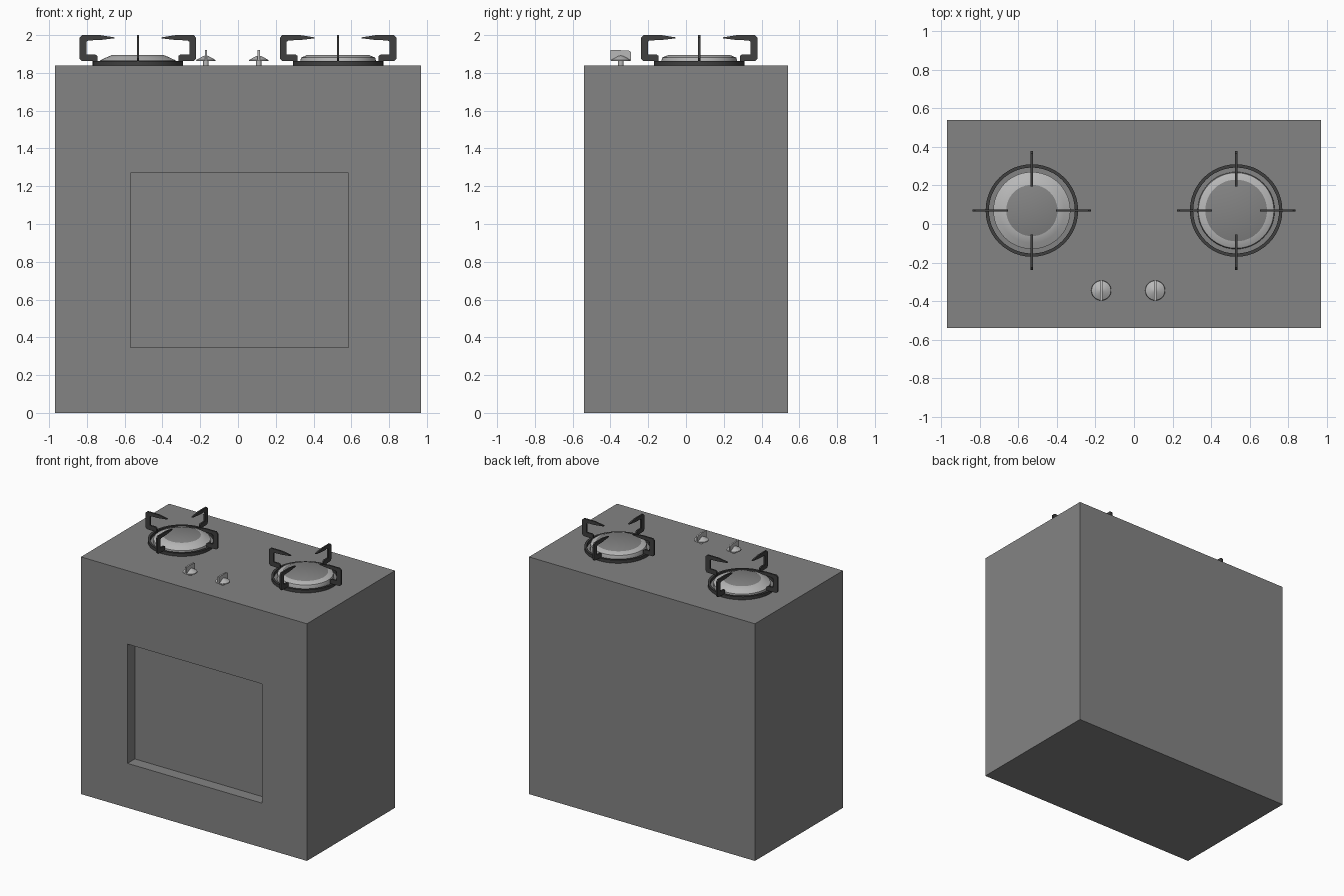
import bpy, bmesh, math
from mathutils import Matrix

cube = bpy.data.objects.get("Cube")
if cube:
    bpy.data.objects.remove(cube, do_unlink=True)


def material(name, level):
    m = bpy.data.materials.new(name)
    m.use_nodes = True
    colour = (level, level, level, 1)
    m.diffuse_color = colour
    m.node_tree.nodes["Principled BSDF"].inputs["Base Color"].default_value = colour
    return m


GREY = material("cabinet grey", 0.23)
LIGHT = material("light metal", 0.48)
DARK = material("dark iron", 0.05)
TOP = 1.84


def finish(bm, name, mats, location=(0, 0, 0), smooth=False):
    bmesh.ops.remove_doubles(bm, verts=bm.verts, dist=0.0001)
    bmesh.ops.recalc_face_normals(bm, faces=bm.faces)
    mesh = bpy.data.meshes.new(name)
    bm.to_mesh(mesh)
    bm.free()
    for m in mats:
        mesh.materials.append(m)
    obj = bpy.data.objects.new(name, mesh)
    obj.location = location
    bpy.context.collection.objects.link(obj)
    if smooth:
        bpy.ops.object.select_all(action="DESELECT")
        obj.select_set(True)
        bpy.context.view_layer.objects.active = obj
        bpy.ops.object.shade_smooth_by_angle(angle=math.radians(35))
    return obj


def lathe(bm, profile, steps=48, closed=False):
    """Revolve (radius, height) points about z."""
    verts = [bm.verts.new((r, 0, z)) for r, z in profile]
    pairs = list(zip(verts, verts[1:]))
    if closed:
        pairs.append((verts[-1], verts[0]))
    edges = [bm.edges.new(p) for p in pairs]
    bmesh.ops.spin(bm, geom=verts + edges, cent=(0, 0, 0), axis=(0, 0, 1),
                   angle=math.tau, steps=steps, use_merge=True)


def plate(bm, outline, thickness, turn):
    """Upright slab from a (radius, height) outline, turned about z."""
    half = thickness / 2
    face = bm.faces.new([bm.verts.new((r, -half, z)) for r, z in outline])
    ext = bmesh.ops.extrude_face_region(bm, geom=[face], use_keep_orig=True)
    moved = [g for g in ext["geom"] if isinstance(g, bmesh.types.BMVert)]
    bmesh.ops.translate(bm, verts=moved, vec=(0, thickness, 0))
    bmesh.ops.rotate(bm, verts=list(face.verts) + moved, cent=(0, 0, 0),
                     matrix=Matrix.Rotation(turn, 3, "Z"))


# Cabinet with a recessed front panel
bm = bmesh.new()
bmesh.ops.create_cube(bm, size=1)
bmesh.ops.transform(bm, verts=bm.verts, matrix=Matrix.Translation((0, 0, TOP / 2))
                    @ Matrix.Diagonal((1.94, 1.08, TOP, 1)))
bm.normal_update()
front = min(bm.faces, key=lambda f: f.calc_center_median().y)
bmesh.ops.inset_individual(bm, faces=[front], thickness=0.3)
for v in front.verts:
    v.co.x = 0.585 if v.co.x > 0 else -0.57
    v.co.z = 1.27 if v.co.z > TOP / 2 else 0.345
ext = bmesh.ops.extrude_discrete_faces(bm, faces=[front])
bmesh.ops.translate(bm, verts=ext["faces"][0].verts, vec=(0, 0.09, 0))
finish(bm, "cabinet", [GREY])

# Burners: domed cap, iron ring and four pan supports
ARM = [(0.215, 1.845), (0.215, 1.89), (0.227, 1.898), (0.272, 1.898),
       (0.272, 1.965), (0.262, 1.972), (0.2, 1.974), (0.125, 1.983),
       (0.125, 1.988), (0.2, 2.0), (0.295, 2.0), (0.308, 1.987),
       (0.308, 1.875), (0.298, 1.864), (0.24, 1.862), (0.24, 1.845)]
for side, x, disc in (("right", -0.53, 0.133), ("left", 0.53, 0.16)):
    where = (x, 0.07, 0)

    bm = bmesh.new()
    lathe(bm, [(0.2, TOP), (0.2, 1.866), (disc + 0.036, 1.881),
               (disc, 1.896), (0, 1.896)])
    for f in bm.faces:
        if all(v.co.z > 1.895 for v in f.verts):
            f.material_index = 1
    finish(bm, side + "_burner_cap", [LIGHT, GREY], where, True)

    bm = bmesh.new()
    lathe(bm, [(0.223, TOP), (0.24, TOP), (0.24, 1.864), (0.223, 1.864)], closed=True)
    finish(bm, side + "_burner_ring", [DARK], where, True)

    bm = bmesh.new()
    for i in range(4):
        plate(bm, ARM, 0.012, i * math.pi / 2)
    finish(bm, side + "_pan_support", [DARK], where)

# Control knobs: stem, conical skirt and thin grip
for side, x in (("right", -0.17), ("left", 0.11)):
    bm = bmesh.new()
    lathe(bm, [(0.014, TOP), (0.014, 1.863), (0.052, 1.863), (0.05, 1.869),
               (0.012, 1.89), (0, 1.892)], steps=32)
    plate(bm, [(-0.055, 1.866), (0.055, 1.866), (0.055, 1.909), (0.045, 1.917),
               (0, 1.92), (-0.055, 1.92)], 0.012, math.pi / 2)
    finish(bm, side + "_control_knob", [LIGHT], (x, -0.345, 0), True)
